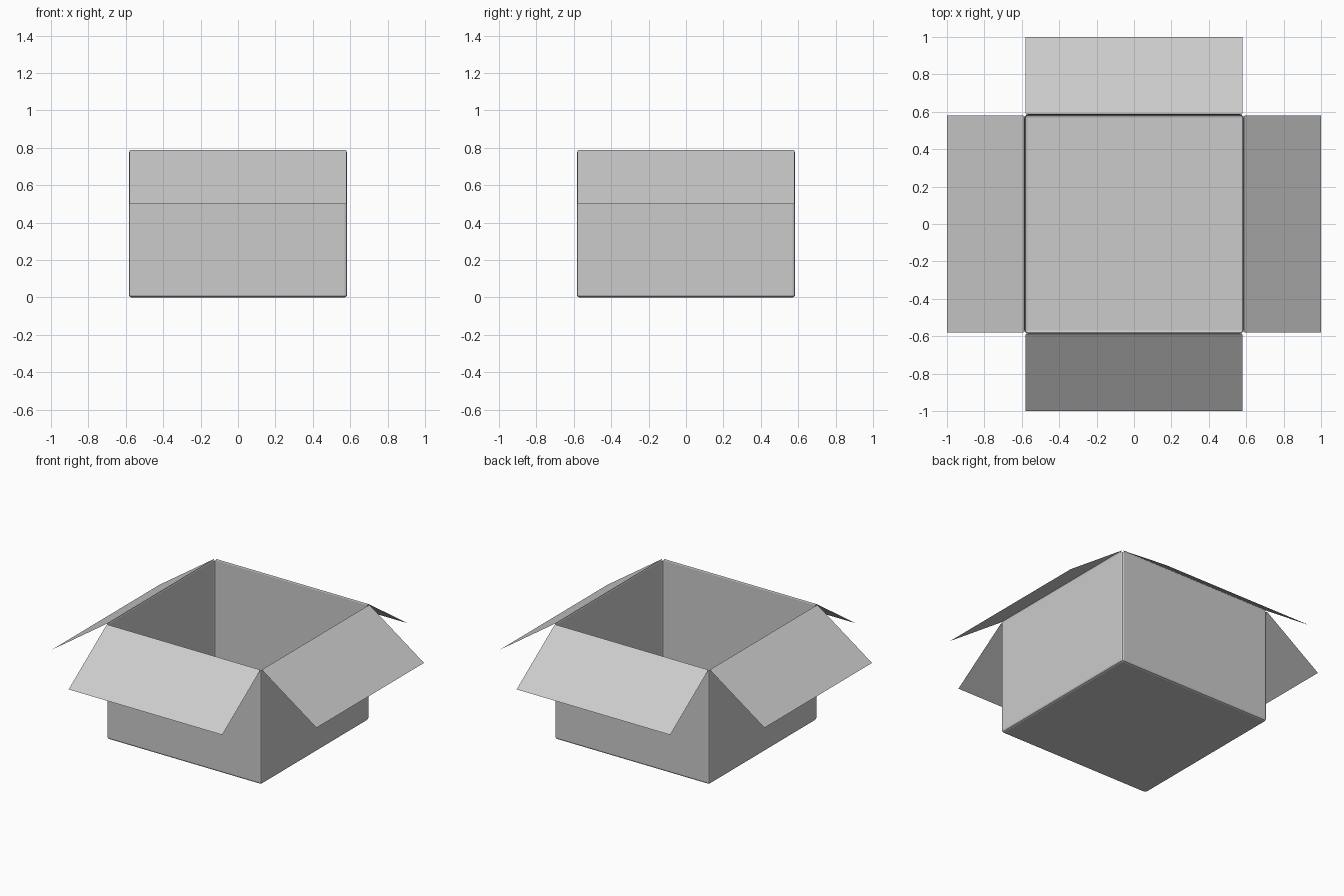
import bpy, bmesh
from math import pi
from mathutils import Matrix

if "Cube" in bpy.data.objects:
    bpy.data.objects.remove(bpy.data.objects["Cube"])

HALF, TOP, BEVEL = 0.584, 0.778, 0.014


def add_object(name, bm):
    mesh = bpy.data.meshes.new(name)
    bm.to_mesh(mesh)
    bm.free()
    obj = bpy.data.objects.new(name, mesh)
    bpy.context.collection.objects.link(obj)
    return obj


# open carton body: thin walls, softened vertical and bottom edges
bm = bmesh.new()
bmesh.ops.create_cube(bm, size=1.0, matrix=Matrix.Translation((0, 0, TOP / 2))
                      @ Matrix.Diagonal((2 * HALF, 2 * HALF, TOP, 1)))
soft = [e for e in bm.edges if min(v.co.z for v in e.verts) < 0.01]
bmesh.ops.bevel(bm, geom=soft, offset=BEVEL, segments=2, profile=0.5, affect='EDGES')
lid = [f for f in bm.faces if f.normal.z > 0.9 and f.calc_center_median().z > TOP - 0.01]
bmesh.ops.delete(bm, geom=lid, context='FACES_ONLY')
add_object("box_body", bm)

# four open flaps: crease rises from the rim, then slopes outward and down
profile = [(HALF, TOP), (HALF + 0.003, 0.787), (HALF + 0.014, 0.779), (1.0, 0.5)]
widths = [HALF - BEVEL, HALF - 0.006, HALF - 0.003, HALF - 0.003]
for i, side in enumerate(("right", "back", "left", "front")):
    bm = bmesh.new()
    rows = [[bm.verts.new((x, s * w, z)) for s in (-1, 1)]
            for (x, z), w in zip(profile, widths)]
    for a, b in zip(rows, rows[1:]):
        bm.faces.new((a[0], b[0], b[1], a[1]))
    bmesh.ops.rotate(bm, verts=bm.verts, matrix=Matrix.Rotation(i * pi / 2, 3, 'Z'))
    add_object(side + "_flap", bm)
